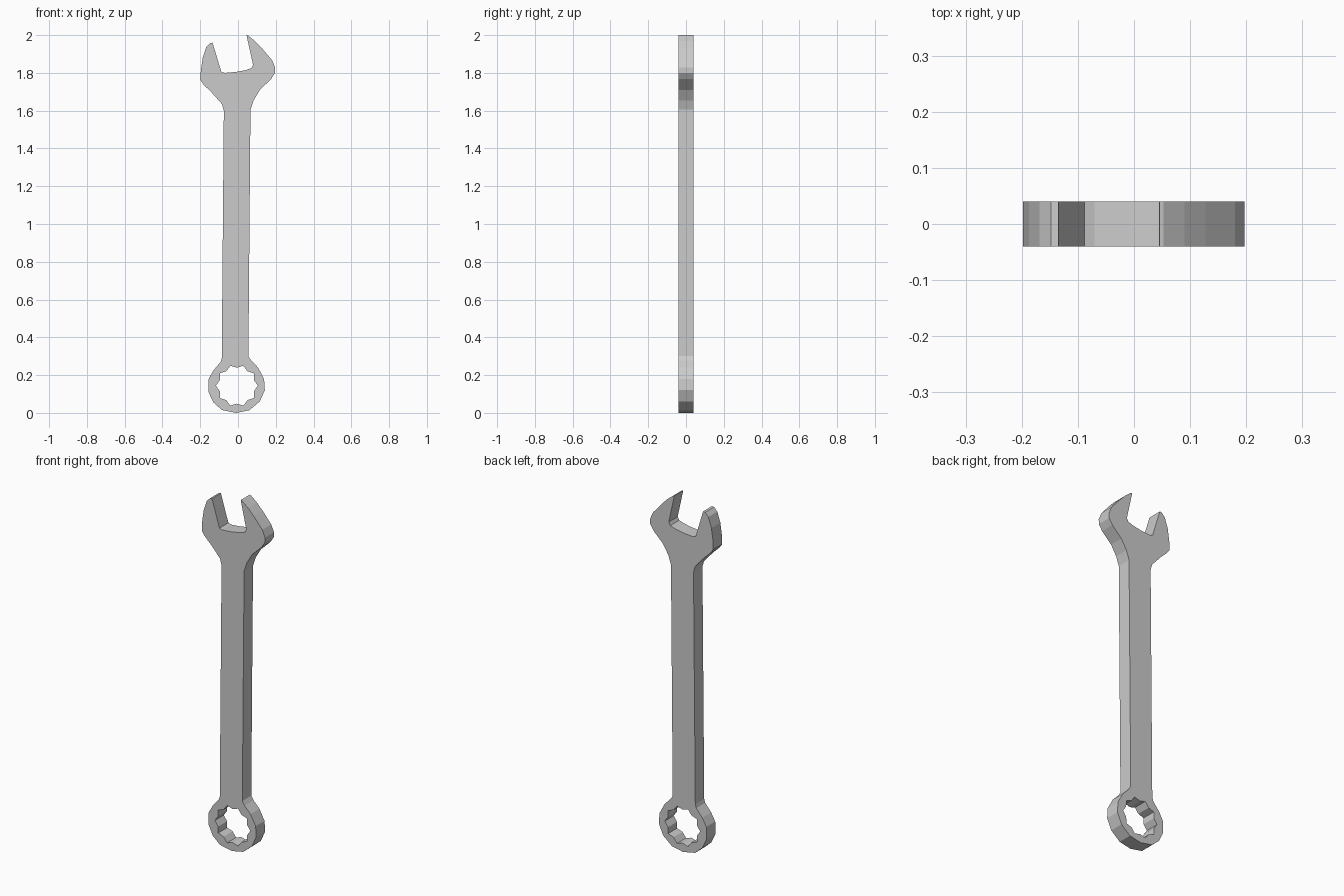
import bpy, bmesh
from math import cos, sin, pi, radians

if "Cube" in bpy.data.objects:
    bpy.data.objects.remove(bpy.data.objects["Cube"])

HALF_THICKNESS = 0.04

# open jaw, clockwise from the left tip to the right neck
jaw = [(-0.148, 1.958), (-0.135, 1.96), (-0.088, 1.805), (-0.07, 1.80), (-0.01, 1.805),
       (0.042, 1.815), (0.07, 1.825), (0.08, 1.842), (0.045, 2.0), (0.053, 1.998),
       (0.09, 1.968), (0.127, 1.93), (0.18, 1.868), (0.197, 1.828), (0.196, 1.80),
       (0.175, 1.767), (0.116, 1.71), (0.083, 1.655), (0.066, 1.605)]
# shaft down to the ring, around the ring, and back up
ring = [(0.055, 0.30), (0.069, 0.278), (0.106, 0.24), (0.138, 0.18), (0.142, 0.12),
        (0.115, 0.06), (0.06, 0.014), (-0.01, 0.0), (-0.085, 0.015), (-0.13, 0.055),
        (-0.157, 0.112), (-0.155, 0.18), (-0.13, 0.225), (-0.092, 0.27), (-0.086, 0.29)]
# left neck and outer side of the left jaw
left_side = [(-0.075, 1.60), (-0.085, 1.635), (-0.143, 1.70), (-0.18, 1.735), (-0.198, 1.76),
             (-0.198, 1.80), (-0.187, 1.88), (-0.168, 1.937)]

# ten-point socket hole
hole = []
for i in range(20):
    r = 0.095 if i % 2 else 0.111
    a = i * pi / 10
    hole.append((-0.006 + r * cos(a), 0.144 + r * sin(a)))

# flat profile with the hole, extruded to a plate
curve = bpy.data.curves.new("wrench", 'CURVE')
curve.dimensions = '2D'
curve.fill_mode = 'BOTH'
curve.extrude = HALF_THICKNESS
for pts in (jaw + ring + left_side, hole):
    s = curve.splines.new('POLY')
    s.points.add(len(pts) - 1)
    for p, (x, z) in zip(s.points, pts):
        p.co = (x, z, 0, 1)
    s.use_cyclic_u = True

wrench = bpy.data.objects.new("wrench", curve)
wrench.rotation_euler.x = radians(90)
bpy.context.collection.objects.link(wrench)
bpy.context.view_layer.objects.active = wrench
wrench.select_set(True)
bpy.ops.object.convert(target='MESH')
wrench = bpy.context.object
wrench.name = "wrench"
bpy.ops.object.transform_apply(rotation=True)

# weld the caps to the walls, keep flat faces
bm = bmesh.new()
bm.from_mesh(wrench.data)
bmesh.ops.remove_doubles(bm, verts=bm.verts, dist=0.0005)
bmesh.ops.recalc_face_normals(bm, faces=bm.faces)
for f in bm.faces:
    f.smooth = False
bm.to_mesh(wrench.data)
bm.free()
